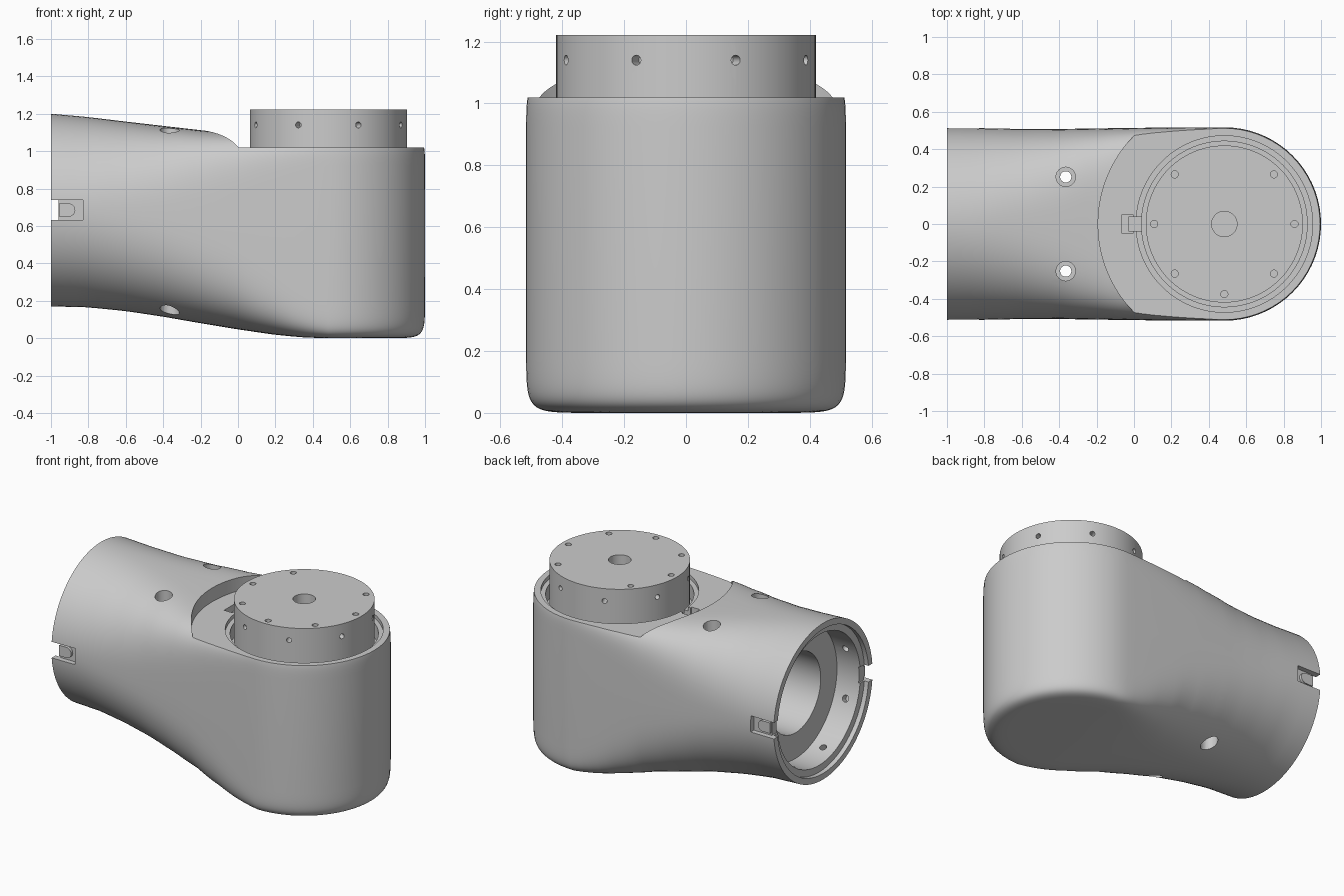
import bpy, bmesh
from math import sin, cos, pi, radians
from mathutils import Matrix, Vector

if "Cube" in bpy.data.objects:
    bpy.data.objects.remove(bpy.data.objects["Cube"])

XC, R = 0.483, 0.517          # vertical joint axis and body radius
ZS = 0.685                    # socket axis height


def make_object(name, bm):
    bmesh.ops.recalc_face_normals(bm, faces=bm.faces[:])
    me = bpy.data.meshes.new(name)
    bm.to_mesh(me)
    bm.free()
    ob = bpy.data.objects.new(name, me)
    bpy.context.collection.objects.link(ob)
    return ob


def rod(name, start, end, r, seg=32):
    """Cylinder between two points."""
    a, b = Vector(start), Vector(end)
    d = b - a
    bm = bmesh.new()
    m = Matrix.Translation((a + b) / 2) @ d.to_track_quat('Z', 'Y').to_matrix().to_4x4()
    bmesh.ops.create_cone(bm, cap_ends=True, segments=seg, radius1=r, radius2=r,
                          depth=d.length, matrix=m)
    return make_object(name, bm)


def box(name, lo, hi):
    lo, hi = Vector(lo), Vector(hi)
    bm = bmesh.new()
    m = Matrix.Translation((lo + hi) / 2) @ Matrix.Diagonal((*(hi - lo), 1))
    bmesh.ops.create_cube(bm, size=1, matrix=m)
    return make_object(name, bm)


def cut(ob, cutter):
    mod = ob.modifiers.new("cut", 'BOOLEAN')
    mod.operation, mod.solver, mod.object = 'DIFFERENCE', 'EXACT', cutter
    bpy.context.view_layer.objects.active = ob
    bpy.ops.object.modifier_apply(modifier=mod.name)
    bpy.data.objects.remove(cutter)


def smooth(ob):
    bpy.ops.object.select_all(action='DESELECT')
    ob.select_set(True)
    bpy.context.view_layer.objects.active = ob
    bpy.ops.object.shade_smooth_by_angle(angle=radians(30))


# Body stations: x, bottom, top, half width, top exponent, bottom exponent
ST = [(-1.0, .170, 1.200, .515, 2.0, 2.0), (-.8, .165, 1.182, .512, 2.1, 2.05),
      (-.6, .145, 1.158, .508, 2.4, 2.2), (-.4, .115, 1.135, .508, 3.0, 2.4),
      (-.2, .080, 1.112, .511, 4.2, 2.8), (0.0, .047, 1.095, .514, 6.0, 3.5),
      (.2, .018, 1.085, .516, 9.0, 5.5), (.35, .004, 1.08, .517, 12, 9.0),
      (XC, .000, 1.08, R, 16, 14)]


def station(x):
    for p, q in zip(ST, ST[1:]):
        if x <= q[0] + 1e-6:
            f = (x - p[0]) / (q[0] - p[0])
            return [a + (b - a) * f for a, b in zip(p, q)]


def section(x, n=96):
    _, zb, zt, w, nt, nb = station(x)
    zc, h = (zb + zt) / 2, (zt - zb) / 2
    pts = []
    for i in range(n):
        s, c = round(sin(2 * pi * i / n), 9), round(cos(2 * pi * i / n), 9)
        e = 2 / (nt if c > 0 else nb)
        sy, sz = (s > 0) - (s < 0), (c > 0) - (c < 0)
        pts.append((x, w * sy * abs(s) ** e, zc + h * sz * abs(c) ** e))
    return pts


# Body: loft from round socket to squared section, then sweep that round the joint axis
rings = [section(-1 + (XC + 1) * i / 24) for i in range(25)]
last = rings[-1]
for k in range(1, 19):
    p = pi / 2 * k / 18
    rings.append([(XC + abs(y) * sin(p), y * cos(p), z) for _, y, z in last])
bm = bmesh.new()
vr = [[bm.verts.new(c) for c in r] for r in rings]
for a, b in zip(vr, vr[1:]):
    for i in range(len(a)):
        j = (i + 1) % len(a)
        bm.faces.new((a[i], a[j], b[j], b[i]))
bm.faces.new(vr[0])
bmesh.ops.remove_doubles(bm, verts=bm.verts[:], dist=1e-5)
body = make_object("elbow_body", bm)

# Flat seat under the turntable and the stepped pocket around it
for z, r in ((1.02, .675), (.995, .472), (.90, .443)):
    cut(body, rod("seat_cut", (XC, 0, z), (XC, 0, 1.5), r, 96))

# Stepped round socket with a cable bore
for x, r in ((-.97, .475), (-.80, .43), (-.1, .26)):
    cut(body, rod("socket_cut", (-1.2, 0, ZS), (x, 0, ZS), r, 80))

# Blind screw holes in the socket wall
for k in range(8):
    a = radians(22.5 + 45 * k)
    d = Vector((0, cos(a), sin(a)))
    o = Vector((-.885, 0, ZS))
    cut(body, rod("socket_hole_cut", o + d * .40, o + d * .47, .022, 16))

# Counterbored through bolts
for y in (-.252, .252):
    cut(body, rod("bolt_cut", (-.365, y, -.2), (-.365, y, 1.5), .03, 24))
    cut(body, rod("bolt_head_cut", (-.365, y, 1.01), (-.365, y, 1.5), .052, 24))
    cut(body, rod("bolt_head_cut", (-.365, y, -.2), (-.365, y, .25), .052, 24))

# Latch notches on both sides of the socket
for s in (-1, 1):
    for x, d in ((-.83, .478), (-.96, .38)):
        y0, y1 = sorted((s * d, s * .6))
        cut(body, box("notch_cut", (-1.1, y0, .632), (x, y1, .738)))

# Latch pocket beside the turntable
cut(body, box("latch_cut", (-.065, -.052, .975), (-.005, .052, 1.2)))
cut(body, box("latch_neck_cut", (-.03, -.038, .955), (.06, .038, 1.2)))
smooth(body)

# Round-nosed tongues inside the side notches
for s, side in ((-1, "front"), (1, "back")):
    y0, y1 = s * .465, s * .495
    rod(side + "_latch_nose", (-.905, y0, ZS), (-.905, y1, ZS), .035, 24)
    box(side + "_latch_tongue", (-.958, min(y0, y1), ZS - .035),
        (-.905, max(y0, y1), ZS + .035))
    smooth(bpy.data.objects[side + "_latch_nose"])

# Turntable flange with centre bore, face holes and side holes
flange = rod("turntable_flange", (XC, 0, .88), (XC, 0, 1.222), .42, 96)
cut(flange, rod("centre_cut", (XC, 0, 1.08), (XC, 0, 1.4), .068, 40))
for k in range(8):
    a = radians(45 * k)
    if k != 2:
        x, y = XC + .375 * cos(a), .375 * sin(a)
        cut(flange, rod("face_hole_cut", (x, y, 1.18), (x, y, 1.4), .019, 16))
    a += radians(22.5)
    d, o = Vector((cos(a), sin(a), 0)), Vector((XC, 0, 1.14))
    cut(flange, rod("side_hole_cut", o + d * .36, o + d * .5, .016, 16))
smooth(flange)
